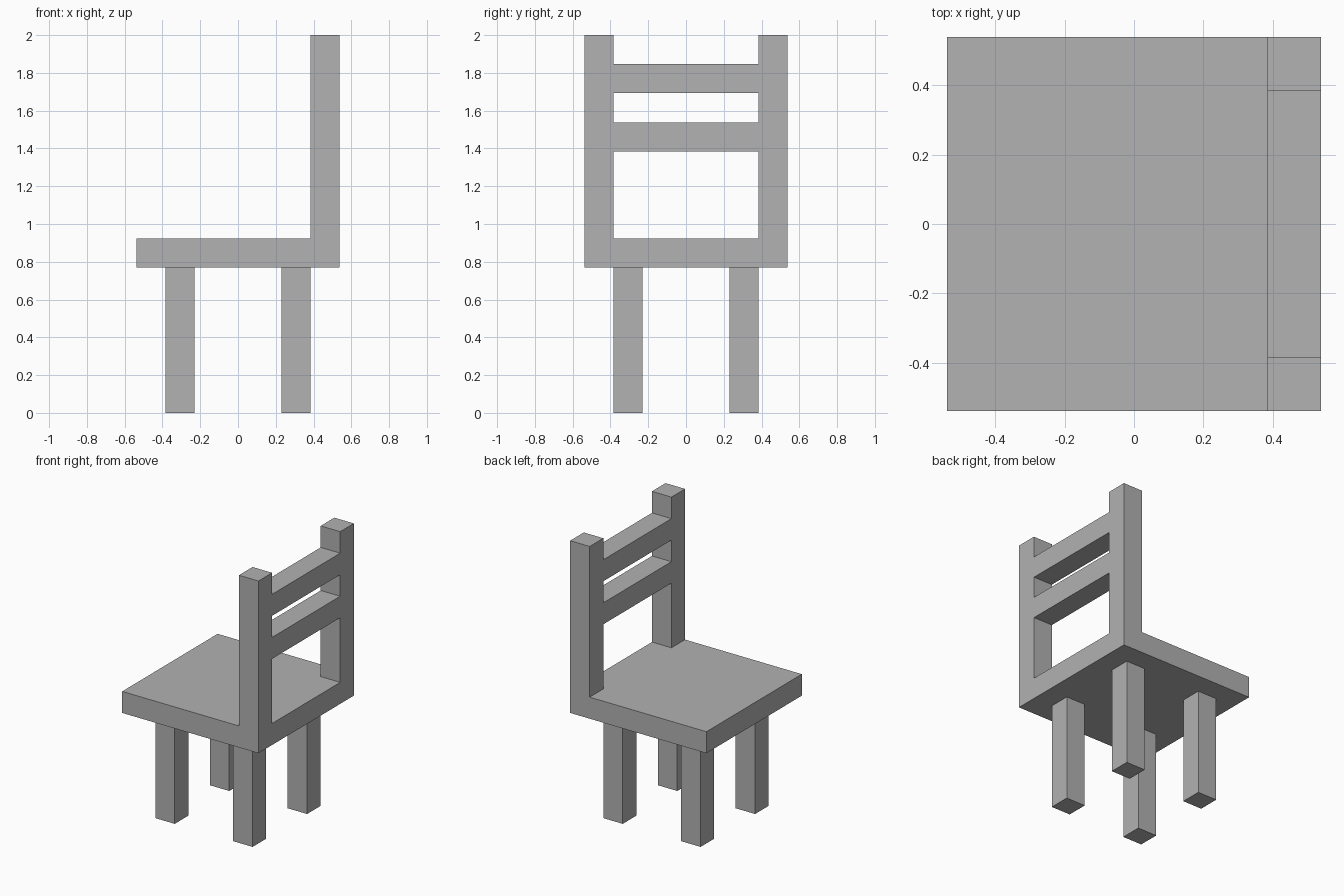
import bpy

cube = bpy.data.objects.get("Cube")
if cube:
    bpy.data.objects.remove(cube, do_unlink=True)

U = 2 / 13  # thickness of every board and post

grey = bpy.data.materials.new("plain grey")
grey.use_nodes = True
grey.diffuse_color = (0.445, 0.445, 0.445, 1)
grey.node_tree.nodes["Principled BSDF"].inputs["Base Color"].default_value = grey.diffuse_color


def box(name, centre, size):
    """Add a box; centre and size are counted in board thicknesses."""
    bpy.ops.mesh.primitive_cube_add(size=1, location=[c * U for c in centre])
    obj = bpy.context.object
    obj.name = name
    obj.scale = [s * U for s in size]
    bpy.ops.object.transform_apply(location=False, rotation=False, scale=True)
    obj.data.materials.append(grey)
    return obj


# Seat
box("seat", (0, 0, 5.5), (7, 7, 1))

# Four legs, set in from the seat edge
for x_name, x in (("left", 2), ("right", -2)):
    for y_name, y in (("front", -2), ("back", 2)):
        box(f"{y_name}_{x_name}_leg", (x, y, 2.5), (1, 1, 5))

# Backrest posts along the +x edge
for y_name, y in (("front", -3), ("back", 3)):
    box(f"{y_name}_backrest_post", (3, y, 9.5), (1, 1, 7))

# Backrest slats between the posts
for name, z in (("lower", 9.5), ("upper", 11.5)):
    box(f"{name}_backrest_slat", (3, 0, z), (1, 5, 1))
